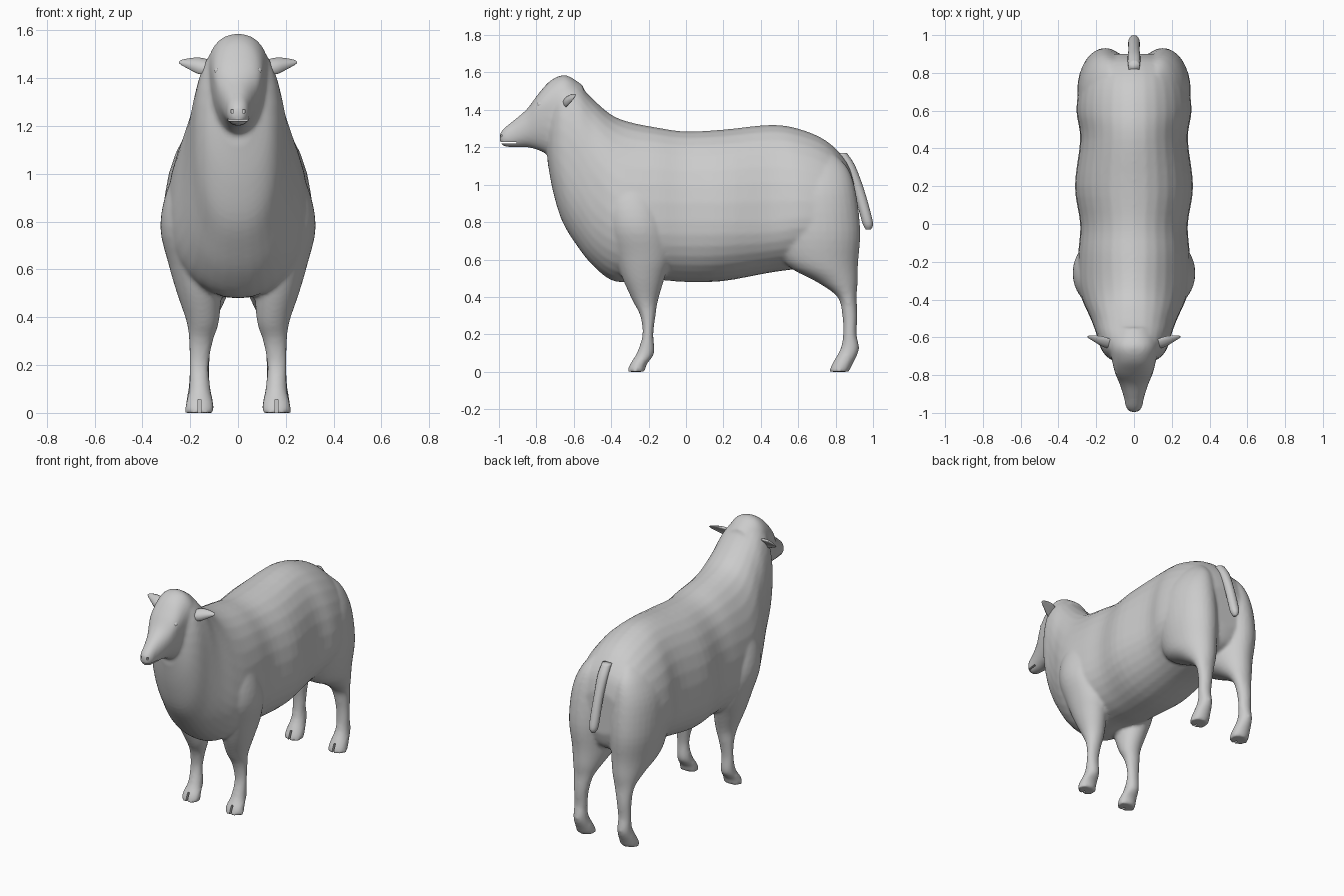
import bpy, bmesh, math
from mathutils import Vector

cube = bpy.data.objects.get("Cube")
if cube:
    bpy.data.objects.remove(cube, do_unlink=True)

wool = bpy.data.materials.new("plain_grey")
wool.use_nodes = True
grey = (0.6, 0.6, 0.6, 1)
wool.diffuse_color = grey
wool.node_tree.nodes["Principled BSDF"].inputs["Base Color"].default_value = grey


def refine(rows, steps=4):
    """Catmull-Rom interpolation between the key sections."""
    out = []
    for i in range(len(rows) - 1):
        a, b = rows[max(i - 1, 0)], rows[i]
        c, d = rows[i + 1], rows[min(i + 2, len(rows) - 1)]
        for k in range(steps):
            t = k / steps
            out.append([q + t / 2 * (r - p + t * (2*p - 5*q + 4*r - s + t * (3*(q - r) + s - p)))
                        for p, q, r, s in zip(a, b, c, d)])
    return out + [list(rows[-1])]


def loft(bm, rows, section, sides=32):
    """Skin closed rings; section(row, cos, sin) gives a point."""
    rings = []
    for row in refine(rows):
        angles = [2 * math.pi * k / sides for k in range(sides)]
        rings.append([bm.verts.new(section(row, math.cos(a), math.sin(a))) for a in angles])
    for r, s in zip(rings, rings[1:]):
        for k in range(sides):
            j = (k + 1) % sides
            bm.faces.new((r[k], r[j], s[j], s[k]))
    bm.faces.new(rings[0][::-1])
    bm.faces.new(rings[-1])


def finish(bm, name, smooth=True):
    bmesh.ops.recalc_face_normals(bm, faces=bm.faces)
    mesh = bpy.data.meshes.new(name)
    bm.to_mesh(mesh)
    bm.free()
    mesh.materials.append(wool)
    for p in mesh.polygons:
        p.use_smooth = smooth
    obj = bpy.data.objects.new(name, mesh)
    bpy.context.collection.objects.link(obj)
    return obj


def upright(row, c, s):
    """Section across y, with separate upper and lower halves."""
    y, low, high, mid, width, power = row
    def bend(v):
        return math.copysign(abs(v) ** (2 / power), v)
    return (width * bend(c), y, mid + (high - mid if s > 0 else mid - low) * bend(s))


def level(side):
    """Horizontal section from its y and x limits."""
    def section(row, c, s):
        z, y0, y1, x0, x1 = row
        return (side * ((x0 + x1) / 2 + c * (x1 - x0) / 2), (y0 + y1) / 2 + s * (y1 - y0) / 2, z)
    return section


# y, bottom, top, widest height, half width, squareness
torso = [
    (.9, .72, 1.0, .86, .14, 2), (.86, .62, 1.12, .85, .23, 2), (.75, .57, 1.235, .82, .285, 2),
    (.6, .55, 1.3, .82, .305, 2), (.45, .53, 1.32, .8, .285, 2.1), (.2, .485, 1.295, .8, .313, 2.1),
    (0, .48, 1.285, .8, .285, 2.1), (-.15, .49, 1.305, .8, .295, 2.1), (-.3, .48, 1.335, .8, .3, 2),
    (-.4, .49, 1.375, .85, .275, 2.1), (-.5, .57, 1.46, .95, .23, 2.3), (-.58, .67, 1.54, 1.1, .2, 2.4),
    (-.66, .8, 1.57, 1.2, .175, 2.3), (-.71, .96, 1.53, 1.22, .135, 2.1), (-.74, 1.12, 1.44, 1.25, .07, 2)]
head = [
    (-.55, 1.3, 1.53, 1.4, .11, 2), (-.64, 1.2, 1.585, 1.42, .13, 2.2), (-.72, 1.16, 1.56, 1.42, .117, 2.2),
    (-.79, 1.185, 1.485, 1.4, .1, 2.2), (-.85, 1.2, 1.405, 1.32, .075, 2.2), (-.92, 1.2, 1.345, 1.27, .053, 2.2),
    (-.97, 1.205, 1.305, 1.25, .042, 2.2), (-.995, 1.225, 1.275, 1.25, .022, 2)]
# z, back and front limits, inner and outer limits
front_leg = [
    (0, -.315, -.22, .1, .222), (.04, -.3, -.21, .103, .218), (.1, -.263, -.17, .115, .205),
    (.2, -.232, -.175, .122, .203), (.3, -.245, -.163, .105, .205), (.38, -.285, -.15, .08, .215),
    (.5, -.34, -.115, .07, .255), (.62, -.38, -.08, .07, .29), (.78, -.42, -.1, .08, .325),
    (.95, -.42, -.15, .1, .29), (1.1, -.36, -.2, .12, .2)]
hind_leg = [
    (0, .765, .87, .1, .222), (.04, .78, .89, .103, .218), (.12, .825, .925, .118, .205),
    (.2, .84, .912, .12, .203), (.3, .836, .916, .11, .205), (.4, .81, .912, .085, .215),
    (.48, .7, .918, .05, .24), (.58, .53, .92, .015, .275), (.75, .48, .932, .005, .3),
    (.95, .48, .91, .01, .285), (1.08, .52, .87, .03, .23), (1.16, .6, .8, .06, .16)]

# Body, head and legs fused into one smooth skin
bm = bmesh.new()
loft(bm, torso, upright)
loft(bm, head, upright)
for side in (1, -1):
    loft(bm, front_leg, level(side))
    loft(bm, hind_leg, level(side))
body = finish(bm, "body")
remesh = body.modifiers.new("fuse", "REMESH")
remesh.mode = "VOXEL"
remesh.voxel_size = 0.011
remesh.use_smooth_shade = True
soften = body.modifiers.new("soften", "SMOOTH")
soften.factor = 0.5
soften.iterations = 5

# Mouth slit, nostrils and cloven hoof notches
bm = bmesh.new()


def block(location, size):
    made = bmesh.ops.create_cube(bm, size=1)["verts"]
    for v in made:
        v.co = Vector(location) + Vector(a * b for a, b in zip(v.co, size))


block((0, -.96, 1.224), (.2, .11, .008))
for side in (1, -1):
    block((side * .024, -.985, 1.262), (.01, .03, .014))
    for toe in (-.31, .77):
        block((side * .161, toe, .02), (.012, .06, .07))
cutter = finish(bm, "detail_cutter", False)
cutter.hide_render = True
cutter.hide_viewport = True
cutter.display_type = "WIRE"
cut = body.modifiers.new("details", "BOOLEAN")
cut.operation = "DIFFERENCE"
cut.object = cutter

# Tail, hanging from the rump
bm = bmesh.new()
tail = [(1.17, .8, .86, .03), (1.1, .845, .905, .034), (.98, .89, .95, .03),
        (.86, .925, .985, .031), (.79, .945, 1.0, .027), (.76, .962, .988, .01)]
loft(bm, [(z, y0, y1, -w, w) for z, y0, y1, w in tail], level(1), 16)
finish(bm, "tail")

# Leaf shaped ears, cupped forward: x, y, z, half height
ear_rows = [(.09, -.645, 1.445, .018), (.125, -.645, 1.447, .03), (.165, -.635, 1.452, .033),
            (.205, -.617, 1.46, .022), (.235, -.603, 1.465, .011), (.247, -.598, 1.466, .003)]
for side, label in ((1, "left"), (-1, "right")):
    def leaf(row, c, s):
        x, y, z, h = row
        return (side * x, y + h * (.28 * c + .7 * s + .5 * s * s), z + h * s - .3 * h * c)
    bm = bmesh.new()
    loft(bm, ear_rows, leaf, 16)
    finish(bm, label + "_ear")

    # Eye under a low brow
    bm = bmesh.new()
    bmesh.ops.create_uvsphere(bm, u_segments=16, v_segments=10, radius=.02)
    for v in bm.verts:
        v.co = Vector((side * (.085 + v.co.x * .8), -.777 + v.co.y, 1.43 + v.co.z * .8))
    finish(bm, label + "_eye")
